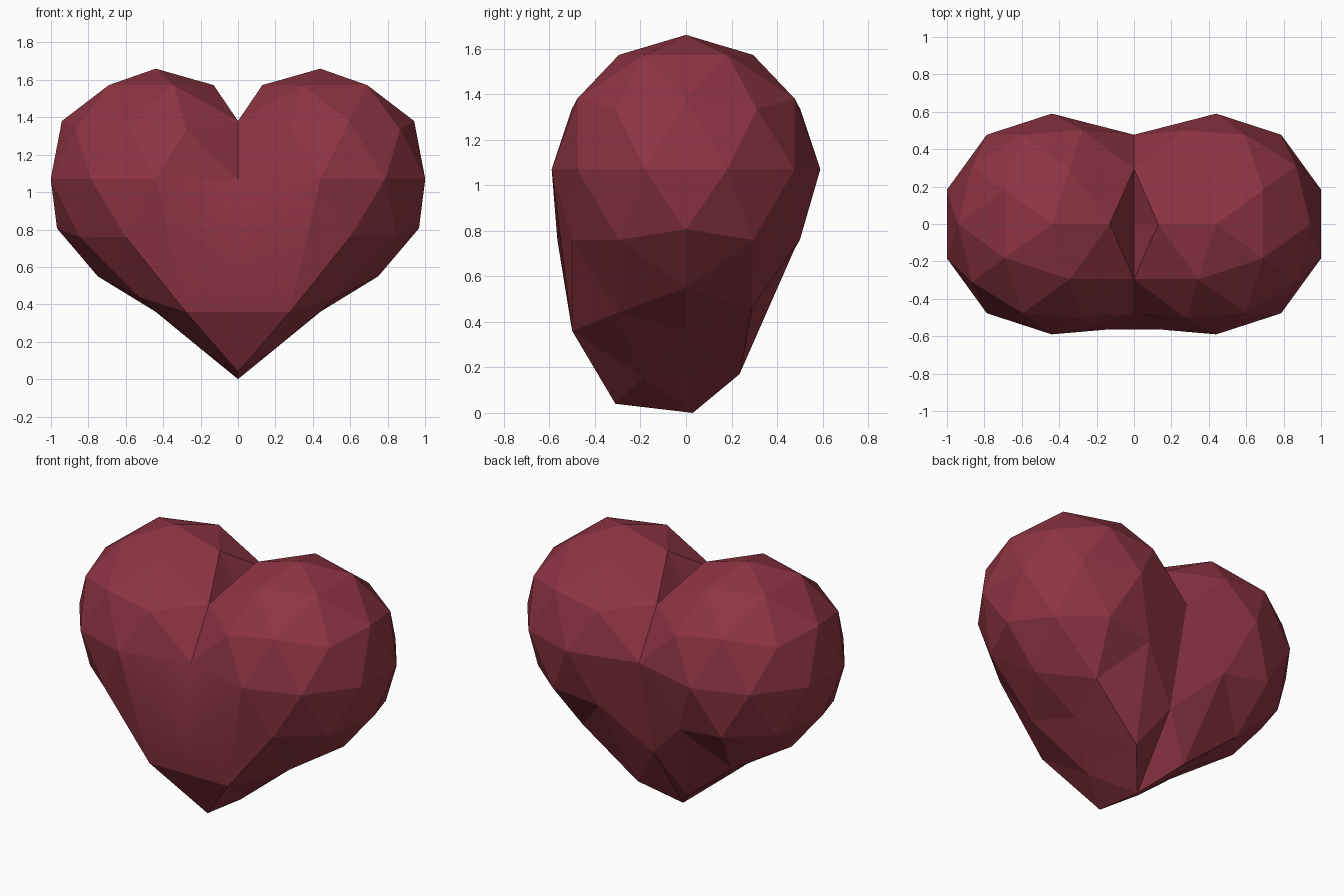
import bpy, bmesh, math
from mathutils import Matrix, Vector

if "Cube" in bpy.data.objects:
    bpy.data.objects.remove(bpy.data.objects["Cube"])

CX, CZ, R = 0.44, 1.07, 0.59

bm = bmesh.new()
# One lobe: a low-poly ball, turned so its lower ring points outwards
bmesh.ops.create_icosphere(
    bm, subdivisions=2, radius=R,
    matrix=Matrix.Translation((CX, 0, CZ)) @ Matrix.Rotation(math.pi, 4, 'Z'))


def nearest(ring, height, angle):
    """Vertex of the ball at a ring radius, height (unit ball) and angle."""
    a = math.radians(angle)
    p = Vector((CX + R * ring * math.cos(a), R * ring * math.sin(a), CZ + R * height))
    return min(bm.verts, key=lambda v: (v.co - p).length)


# Lower vertices pulled down into the point of the heart
pulls = [
    ((0.85, -0.526, 180), (0, 0.03, 0)),
    ((0.894, -0.447, 216), (0, -0.31, 0.04)),
    ((0.894, -0.447, 144), (0, 0.33, 0.44)),
    ((0.85, -0.526, 252), (0.28, -0.50, 0.36)),
    ((0.85, -0.526, 108), (0.285, 0.477, 0.72)),
    ((0.894, -0.447, 288), (0.60, -0.50, 0.76)),
    ((0.894, -0.447, 72), (0.60, 0.50, 0.76)),
    ((0.526, -0.851, 144), (0.18, 0.235, 0.17)),
    ((0.526, -0.851, 216), (0.19, -0.19, 0.155)),
    ((0.526, -0.851, 72), (0.53, 0.29, 0.46)),
    ((0.526, -0.851, 288), (0.53, -0.30, 0.44)),
    ((0.526, -0.851, 0), (0.75, 0, 0.55)),
    ((0, -1, 0), (0.44, 0, 0.36)),
]
moves = [(nearest(*src), dst) for src, dst in pulls]
eq_in, eq_front = nearest(1, 0, 234), nearest(1, 0, 270)
front_low, front_tip = moves[3][0], moves[1][0]
for v, dst in moves:
    v.co = dst

# Inner vertices flattened onto the middle plane, hidden faces removed
for v in bm.verts:
    if v.co.x < 0.1:
        v.co.x = 0
inner = [f for f in bm.faces if all(v.co.x == 0 for v in f.verts)]
bmesh.ops.delete(bm, geom=inner, context='FACES')

# Front panel that fills the hollow between the lobes
old = [f for f in bm.faces if eq_in in f.verts and front_low in f.verts]
bmesh.ops.delete(bm, geom=old, context='FACES_ONLY')
p = bm.verts.new((0, -0.565, 0.76))
r = bm.verts.new((0.15, -0.565, 0.76))
q = bm.verts.new((0, -0.50, 0.36))
for tri in ((eq_in, eq_front, r), (eq_front, front_low, r), (r, front_low, q),
            (eq_in, r, p), (p, r, q), (q, front_low, front_tip)):
    f = bm.faces.new(tri)
    f.smooth = front_tip not in tri
bmesh.ops.recalc_face_normals(bm, faces=bm.faces[:])
# Keep normals pointing away from the lobe centre
top = max(bm.faces, key=lambda f: f.calc_center_median().z)
if top.normal.z < 0:
    bmesh.ops.reverse_faces(bm, faces=bm.faces[:])

mesh = bpy.data.meshes.new("heart")
bm.to_mesh(mesh)
bm.free()
heart = bpy.data.objects.new("heart", mesh)
bpy.context.collection.objects.link(heart)

# Second lobe by mirroring
mirror = heart.modifiers.new("mirror", 'MIRROR')
mirror.use_clip = True
mirror.merge_threshold = 0.001

mat = bpy.data.materials.new("dark_red")
mat.diffuse_color = (0.27, 0.035, 0.055, 1)
mat.use_nodes = True
mat.node_tree.nodes["Principled BSDF"].inputs["Base Color"].default_value = mat.diffuse_color
mesh.materials.append(mat)
